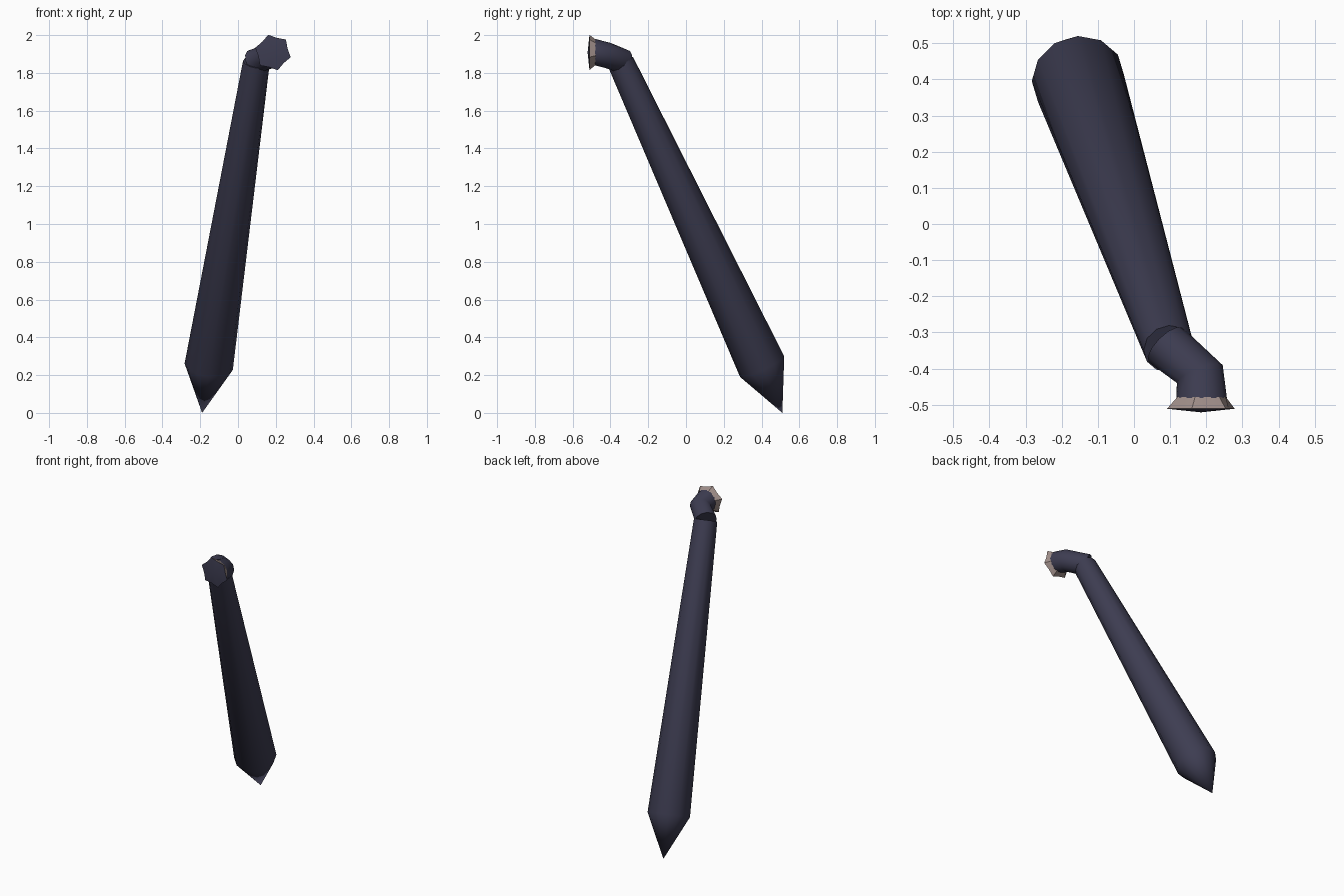
import bpy, bmesh, math
from mathutils import Vector

cube = bpy.data.objects.get("Cube")
if cube:
    bpy.data.objects.remove(cube, do_unlink=True)


def material(name, colour):
    m = bpy.data.materials.new(name)
    m.use_nodes = True
    m.diffuse_color = (*colour, 1)
    bsdf = m.node_tree.nodes["Principled BSDF"]
    bsdf.inputs["Base Color"].default_value = (*colour, 1)
    bsdf.inputs["Roughness"].default_value = 0.8
    return m


NAVY = material("dark navy", (0.047, 0.046, 0.083))
TAN = material("dusty tan", (0.36, 0.28, 0.26))


def ring(bm, centre, normal, ref, radius, sides, inner=None, turn=0):
    """Circle of vertices, or a star when an inner radius is given."""
    n = Vector(normal).normalized()
    u = Vector(ref)
    u = (u - n * u.dot(n)).normalized()
    v = n.cross(u)
    verts = []
    for i in range(sides):
        a = math.tau * i / sides + turn
        r = inner if inner and i % 2 else radius
        verts.append(bm.verts.new(Vector(centre) + (u * math.cos(a) + v * math.sin(a)) * r))
    return verts


def bridge(bm, a, b):
    n = len(a)
    return [bm.faces.new((a[i], a[(i + 1) % n], b[(i + 1) % n], b[i])) for i in range(n)]


def fan(bm, loop, point):
    tip = bm.verts.new(point)
    n = len(loop)
    return [bm.faces.new((loop[i], loop[(i + 1) % n], tip)) for i in range(n)]


def finish(bm, name, mat, angle):
    bmesh.ops.recalc_face_normals(bm, faces=bm.faces[:])
    mesh = bpy.data.meshes.new(name)
    bm.to_mesh(mesh)
    bm.free()
    mesh.materials.append(mat)
    ob = bpy.data.objects.new(name, mesh)
    bpy.context.collection.objects.link(ob)
    bpy.ops.object.select_all(action='DESELECT')
    ob.select_set(True)
    bpy.context.view_layer.objects.active = ob
    bpy.ops.object.shade_smooth_by_angle(angle=math.radians(angle))
    return ob


# Tapered shaft with a pointed tip
low, high = Vector((-0.155, 0.403, 0.245)), Vector((0.097, -0.345, 1.855))
axis = high - low
bm = bmesh.new()
wide = ring(bm, low, axis, (1, 0, 0), 0.129, 12)
narrow = ring(bm, high, axis, (1, 0, 0), 0.071, 12)
bridge(bm, wide, narrow)
fan(bm, wide, (-0.19, 0.51, 0))
bm.faces.new(narrow)
finish(bm, "shaft", NAVY, 60)

# Bent neck running from the shaft to the flange
bm = bmesh.new()
path = [((0.088, -0.335, 1.862), (0.6, -0.6, 0.35), 0.067),
        ((0.182, -0.415, 1.893), (0.35, -0.9, 0.25), 0.068),
        ((0.187, -0.482, 1.91), (0, -1, 0), 0.070)]
loops = [ring(bm, c, n, (0, 0, 1), r, 12) for c, n, r in path]
for a, b in zip(loops, loops[1:]):
    bridge(bm, a, b)
bm.faces.new(loops[0])
finish(bm, "neck", NAVY, 60)

# Six-pointed flange flaring out from the neck
FRONT, TURN = (0, -1, 0), math.radians(-15)


def star(bm):
    return ring(bm, (0.185, -0.511, 1.908), FRONT, (1, 0, 0), 0.097, 12, 0.08, TURN)


bm = bmesh.new()
base = ring(bm, (0.187, -0.478, 1.91), FRONT, (1, 0, 0), 0.069, 12, None, TURN)
bridge(bm, base, star(bm))
finish(bm, "flange", TAN, 40)

# Shallow domed cap closing the flange
bm = bmesh.new()
fan(bm, star(bm), (0.185, -0.521, 1.908))
cap = finish(bm, "end_cap", NAVY, 60)
# Keep the open cap facing the front
if cap.data.polygons[0].normal.y > 0:
    cap.data.flip_normals()
